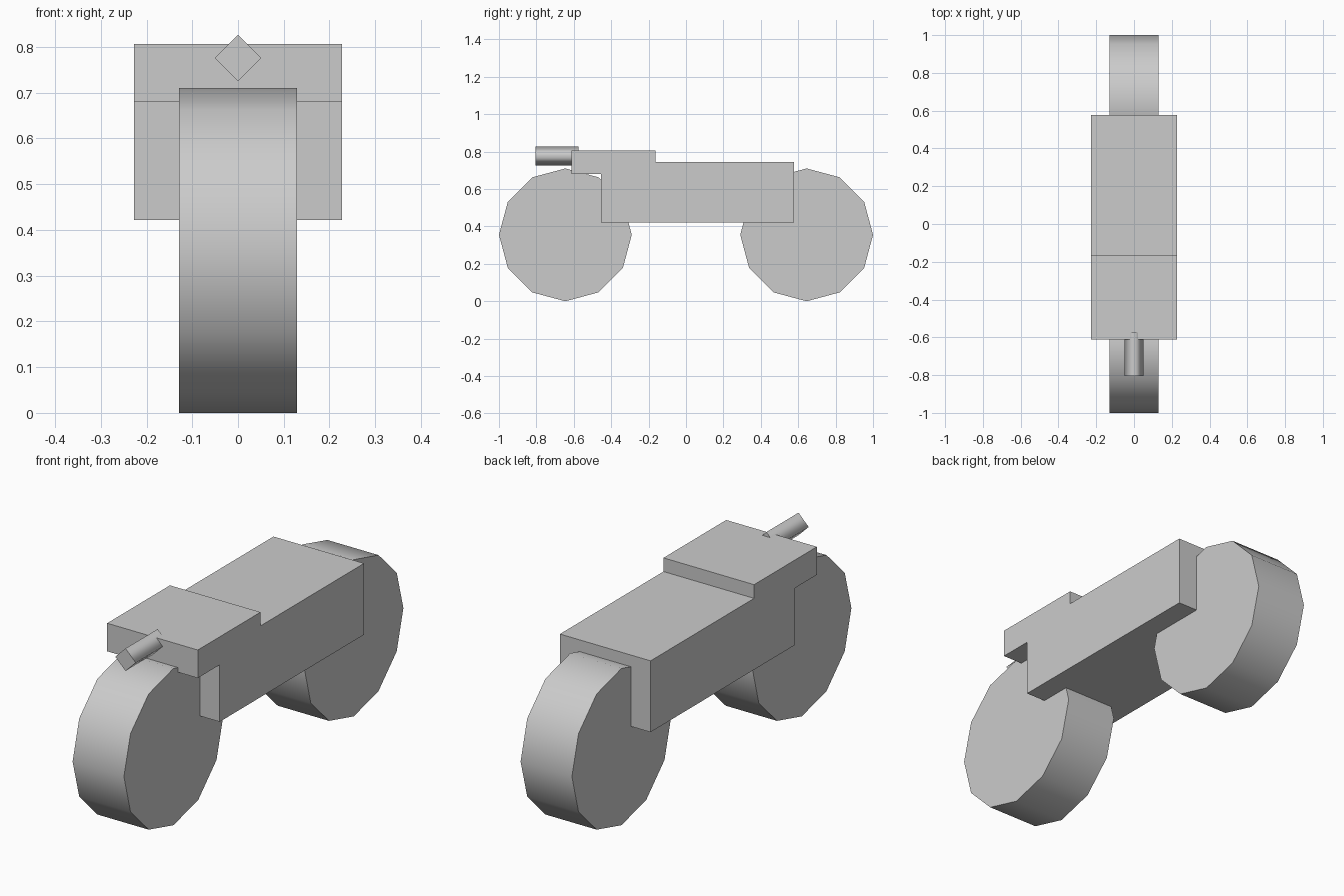
import bpy, bmesh, math
from mathutils import Matrix

if "Cube" in bpy.data.objects:
    bpy.data.objects.remove(bpy.data.objects["Cube"])

grey = bpy.data.materials.new("plain grey")
grey.diffuse_color = (0.6, 0.6, 0.6, 1)
grey.use_nodes = True
grey.node_tree.nodes["Principled BSDF"].inputs["Base Color"].default_value = grey.diffuse_color


def add_object(name, bm):
    bmesh.ops.recalc_face_normals(bm, faces=bm.faces[:])
    mesh = bpy.data.meshes.new(name)
    bm.to_mesh(mesh)
    bm.free()
    mesh.materials.append(grey)
    obj = bpy.data.objects.new(name, mesh)
    bpy.context.collection.objects.link(obj)
    return obj


def cylinder(name, sides, radius, length, centre, turn):
    """Cylinder with smooth sides and flat, sharp-edged caps."""
    bm = bmesh.new()
    bmesh.ops.create_cone(bm, cap_ends=True, segments=sides, radius1=radius,
                          radius2=radius, depth=length)
    for f in bm.faces:
        f.smooth = abs(f.normal.z) < 0.5
    for e in bm.edges:
        e.smooth = e.link_faces[0].smooth == e.link_faces[1].smooth
    bm.transform(Matrix.Translation(centre) @ turn)
    return add_object(name, bm)


# Wheels: twelve sides, axle along x
for name, y in (("front_wheel", -0.645), ("rear_wheel", 0.645)):
    cylinder(name, 12, 0.355, 0.257, (0, y, 0.355),
             Matrix.Rotation(math.pi / 2, 4, 'Y'))

# Headlamp: four-sided tube, points up and sideways
cylinder("headlamp", 4, 0.051, 0.23, (0, -0.69, 0.776),
         Matrix.Rotation(math.pi / 2, 4, 'X'))

# Body: stepped side profile extruded across x
profile = [(-0.455, 0.422), (0.578, 0.422), (0.578, 0.745), (-0.163, 0.745),
           (-0.163, 0.807), (-0.612, 0.807), (-0.612, 0.68), (-0.455, 0.68)]
bm = bmesh.new()
side = bm.faces.new([bm.verts.new((-0.227, y, z)) for y, z in profile])
ext = bmesh.ops.extrude_face_region(bm, geom=[side], use_keep_orig=True)
bmesh.ops.translate(bm, vec=(0.454, 0, 0),
                    verts=[g for g in ext["geom"] if isinstance(g, bmesh.types.BMVert)])
add_object("body", bm)
